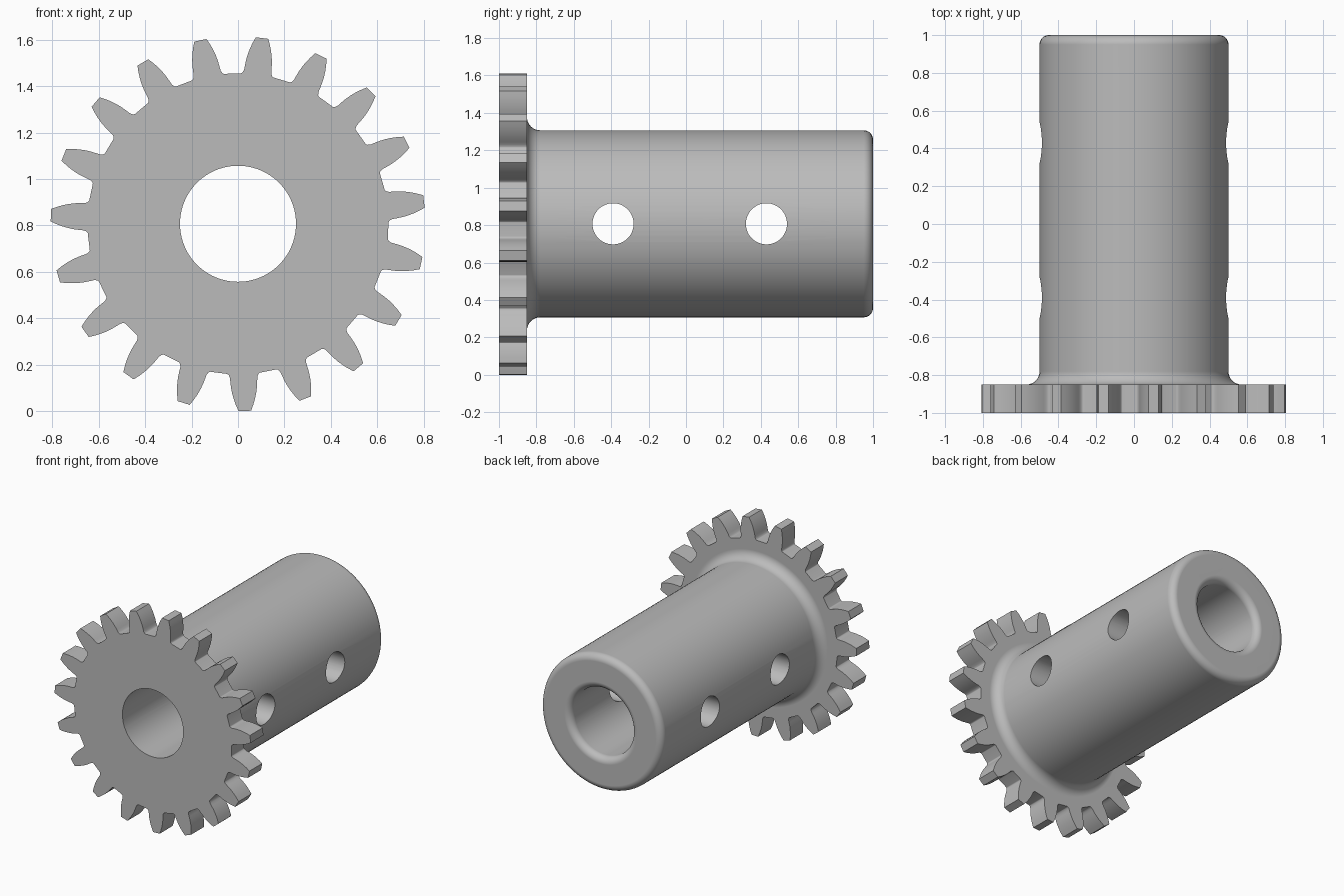
import bpy, bmesh
from math import sin, cos, pi, radians
from mathutils import Matrix, Vector

cube = bpy.data.objects.get("Cube")
if cube:
    bpy.data.objects.remove(cube)

AXIS_Z = 0.807          # height of the shaft axis
TEETH = 19
SEGMENTS = 96

grey = bpy.data.materials.new("plain_grey")
grey.use_nodes = True
colour = (0.5, 0.5, 0.5, 1)
grey.diffuse_color = colour
grey.node_tree.nodes["Principled BSDF"].inputs["Base Color"].default_value = colour


def loft(name, rings):
    """Solid skinned over closed rings of equal length, capped at both ends."""
    bm = bmesh.new()
    loops = [[bm.verts.new(p) for p in ring] for ring in rings]
    for a, b in zip(loops, loops[1:]):
        for i in range(len(a)):
            j = (i + 1) % len(a)
            bm.faces.new((a[i], a[j], b[j], b[i]))
    bm.faces.new(loops[0])
    bm.faces.new(loops[-1])
    bmesh.ops.recalc_face_normals(bm, faces=bm.faces)
    mesh = bpy.data.meshes.new(name)
    bm.to_mesh(mesh)
    bm.free()
    mesh.materials.append(grey)
    obj = bpy.data.objects.new(name, mesh)
    bpy.context.collection.objects.link(obj)
    return obj


def circle(r, y):
    turns = [2 * pi * i / SEGMENTS for i in range(SEGMENTS)]
    return [(r * cos(t), y, AXIS_Z + r * sin(t)) for t in turns]


def lathe(name, profile):
    return loft(name, [circle(r, y) for r, y in profile])


def arc(r, y, radius, start, end, steps=8):
    """Quarter-round profile points about (r, y), angles in degrees."""
    angles = [radians(start + (end - start) * i / steps) for i in range(steps + 1)]
    return [(r + radius * cos(t), y + radius * sin(t)) for t in angles]


def combine(target, tool, operation):
    mod = target.modifiers.new("combine", "BOOLEAN")
    mod.object, mod.operation, mod.solver = tool, operation, "EXACT"
    bpy.context.view_layer.objects.active = target
    bpy.ops.object.modifier_apply(modifier=mod.name)
    bpy.data.objects.remove(tool)


# Gear: one tooth flank as (radius, half width), mirrored and repeated
flank = [(0.645, 0.070), (0.650, 0.064), (0.662, 0.059), (0.680, 0.058), (0.705, 0.056),
         (0.730, 0.052), (0.755, 0.046), (0.780, 0.038), (0.807, 0.027)]
tooth = [(r, -w) for r, w in flank] + [(r, w) for r, w in reversed(flank)]
outline = []
for k in range(TEETH):
    turn = Matrix.Rotation(radians(272.1) + 2 * pi * k / TEETH, 2)
    outline += [turn @ Vector(p) for p in tooth]
gear = loft("gear_with_hub", [[(p.x, y, AXIS_Z + p.y) for p in outline] for y in (-1, -0.85)])

# Hub: cylinder flared into the gear, rounded at the back rim
hub = lathe("hub", [(0.57, -0.92)] + arc(0.57, -0.78, 0.07, 270, 180) + arc(0.45, 0.95, 0.05, 0, 90))
combine(gear, hub, "UNION")

# Bore: straight at the front, rounded at the back mouth
bore = lathe("bore_cutter", [(0.25, -1.1)] + arc(0.30, 0.95, 0.05, 180, 90) + [(0.30, 1.1)])
combine(gear, bore, "DIFFERENCE")

# Cross holes through both walls
for y in (-0.39, 0.43):
    ring = [2 * pi * i / 48 for i in range(48)]
    hole = loft("hole_cutter", [[(x, y + 0.11 * cos(t), AXIS_Z + 0.11 * sin(t)) for t in ring]
                                for x in (-0.7, 0.7)])
    combine(gear, hole, "DIFFERENCE")

# Smooth shading with crisp edges and flat-looking end faces
bpy.ops.object.select_all(action="DESELECT")
gear.select_set(True)
bpy.context.view_layer.objects.active = gear
bpy.ops.object.shade_smooth_by_angle(angle=radians(35))
weighted = gear.modifiers.new("weighted_normals", "WEIGHTED_NORMAL")
weighted.keep_sharp = True
